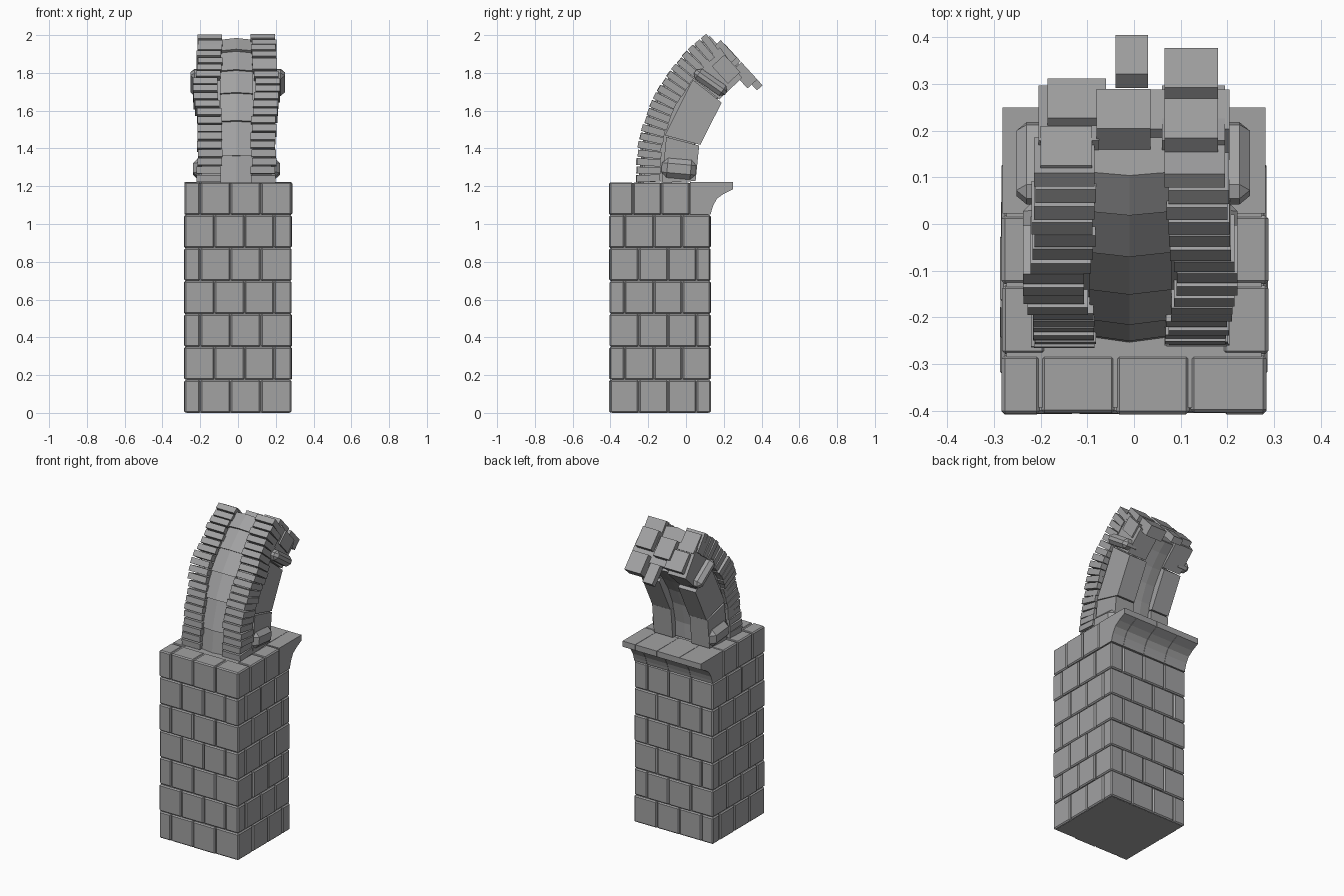
import bpy, bmesh, math, random
from mathutils import Matrix, Vector

if "Cube" in bpy.data.objects:
    bpy.data.objects.remove(bpy.data.objects["Cube"])

random.seed(4)
J = lambda a: random.uniform(-a, a)

stone = bpy.data.materials.new("grey stone")
stone.diffuse_color = (0.36, 0.36, 0.365, 1)
stone.use_nodes = True
stone.node_tree.nodes["Principled BSDF"].inputs["Base Color"].default_value = stone.diffuse_color

CY, CZ = 0.67, 1.26      # centre of the arch curve


def arc(r, deg):
    t = math.radians(deg)
    return CY - r * math.cos(t), CZ + r * math.sin(t)


def finish(name, bm):
    bmesh.ops.recalc_face_normals(bm, faces=bm.faces[:])
    me = bpy.data.meshes.new(name)
    bm.to_mesh(me)
    bm.free()
    me.materials.append(stone)
    ob = bpy.data.objects.new(name, me)
    bpy.context.collection.objects.link(ob)
    return ob


def add_box(bm, c, size, tilt=0.0, bevel=0.0):
    """Box tilted about x by -tilt degrees, optionally bevelled."""
    m = (Matrix.Translation(c) @ Matrix.Rotation(math.radians(-tilt), 4, 'X')
         @ Matrix.Diagonal((*size, 1)))
    vs = bmesh.ops.create_cube(bm, size=1, matrix=m)['verts']
    if bevel:
        es = list({e for v in vs for e in v.link_edges})
        bmesh.ops.bevel(bm, geom=es, offset=bevel, segments=1, affect='EDGES')


def span_box(bm, x0, x1, y0, y1, z0, z1, bevel=0.0):
    add_box(bm, ((x0 + x1) / 2, (y0 + y1) / 2, (z0 + z1) / 2),
            (x1 - x0, y1 - y0, z1 - z0), 0, bevel)


def add_prism(bm, profile, x0, x1):
    """Extrude a (y, z) profile along x."""
    a = [bm.verts.new((x0, y, z)) for y, z in profile]
    b = [bm.verts.new((x1, y, z)) for y, z in profile]
    n = len(profile)
    bm.faces.new(a)
    bm.faces.new(b[::-1])
    for i in range(n):
        j = (i + 1) % n
        bm.faces.new((a[i], b[i], b[j], a[j]))


def arc_block(bm, x0, x1, r0, r1, d0, d1):
    add_prism(bm, [arc(r0, d0), arc(r1, d0), arc(r1, d1), arc(r0, d1)], x0, x1)


# Pillar: solid core
X, Y0, Y1, H = 0.285, -0.405, 0.13, 1.222 / 7
bm = bmesh.new()
span_box(bm, -X + .012, X - .012, Y0 + .012, Y1 - .012, 0, 1.217)
finish("pillar_core", bm)

# Pillar: courses of bevelled bricks round the core
bm = bmesh.new()
for k in range(7):
    xs = [-.125, .035, .19] if k % 2 else [-.20, -.04, .12]
    ys = [-.325, -.17, -.02] if k % 2 else [-.25, -.095, .055]
    if k == 6:
        ys = [-.28, -.13, .02]
    ex = [-X, *xs, X]
    ey = [Y0, *ys, Y1]
    z0, z1 = k * H + .001, (k + 1) * H - .001
    g = .0015
    for i in range(4):
        # front and back rows
        span_box(bm, ex[i] + g, ex[i + 1] - g, Y0 + J(.003), ey[1] - g, z0, z1, .007)
        if k < 6:
            span_box(bm, ex[i] + g, ex[i + 1] - g, ey[3] + g, Y1 + J(.003), z0, z1, .007)
    for i in (1, 2):
        # side rows
        span_box(bm, -X + J(.003), -.19, ey[i] + g, ey[i + 1] - g, z0, z1, .007)
        span_box(bm, .19, X + J(.003), ey[i] + g, ey[i + 1] - g, z0, z1, .007)
finish("pillar_bricks", bm)

# Flared ledge at the back of the top course
bm = bmesh.new()
cove = [(.022, 1.222), (.25, 1.222), (.25, 1.185), (.20, 1.16), (.165, 1.135),
        (.145, 1.10), (.135, 1.07), (.13, 1.049), (.022, 1.049)]
edges = [-.283, -.125, .035, .19, .283]
for a, b in zip(edges, edges[1:]):
    add_prism(bm, cove, a + .001, b - .001)
finish("back_ledge", bm)

# Arch: middle panels, each with a slight ridge and overhanging the one below
bm = bmesh.new()
cuts = [-2.5, 6.3, 18, 28, 37, 45.6, 52]
for d0, d1 in zip(cuts, cuts[1:]):
    out = .91 + J(.004)
    rows = []
    for d, dr in ((d0, .006), (d1, -.006)):
        ring = []
        for x, r in ((-.095, out + dr), (-.01, out + dr + .012), (.08, out + dr),
                     (.08, .65), (-.01, .645), (-.095, .65)):
            y, z = arc(r, d)
            ring.append(bm.verts.new((x, y, z)))
        rows.append(ring)
    a, b = rows
    bm.faces.new(a)
    bm.faces.new(b[::-1])
    for i in range(6):
        j = (i + 1) % 6
        bm.faces.new((a[i], b[i], b[j], a[j]))
finish("arch_middle_panels", bm)

# Arch: large side blocks
bm = bmesh.new()
for d0, d1, w, r0, r1 in ((-3, 14.5, .195, .62, .80), (15, 38.5, .19, .615, .81),
                          (39, 54, .195, .635, .835)):
    arc_block(bm, -w - .01, -.075, r0, r1, d0, d1)
    arc_block(bm, .06, w, r0, r1, d0, d1)
finish("arch_side_blocks", bm)

# Arch: two rails of thin stacked slabs
bm = bmesh.new()
N = 20
for i in range(N):
    d = -1.2 + (i + .0) * 53 / (N - 1)
    push = .02 * math.exp(-((i - 11) / 2.5) ** 2)
    for s in (-1, 1):
        y, z = arc(.872 + J(.004), d)
        add_box(bm, (-.008 + s * (.143 + push + J(.005)), y, z),
                (.13, .125, .037), d + J(1.5))
# thin backing strip that closes the gaps behind the slabs
for s in (-1, 1):
    for i in range(8):
        c = -.008 + s * .135
        arc_block(bm, c - .05, c + .05, .79, .895, -2.5 + i * 6.7, -2.5 + (i + 1) * 6.7)
finish("arch_slab_rails", bm)

# Bevelled side pegs, mirrored left and right
bm = bmesh.new()
for s in (-1, 1):
    add_box(bm, (s * .18 - .008, -.037, 1.292), (.10, .185, .11), 5, .03)
    add_box(bm, (s * .195 - .002, .13, 1.75), (.11, .20, .065), 35, .022)
finish("side_pegs", bm)

# Broken end of the arch: protruding bricks on a tilted plane
bm = bmesh.new()
T = 47.5
n = Vector((0, math.sin(math.radians(T)), math.cos(math.radians(T))))
for x0, x1, yc, depth, off in ((.065, .18, .335, .07, 0), (.065, .18, .228, .11, -.002),
                               (-.08, .035, .247, .11, 0), (-.04, .03, .363, .04, 0),
                               (-.185, -.06, .28, .10, -.015), (-.06, .205, .275, .09, -.04),
                               (-.20, -.09, .19, .08, -.03)):
    z = 1.97 - (yc - .19) * 1.095
    c = Vector(((x0 + x1) / 2, yc, z)) + n * (off - depth / 2)
    add_box(bm, c, (x1 - x0, .125, depth), T)
finish("broken_end_bricks", bm)
